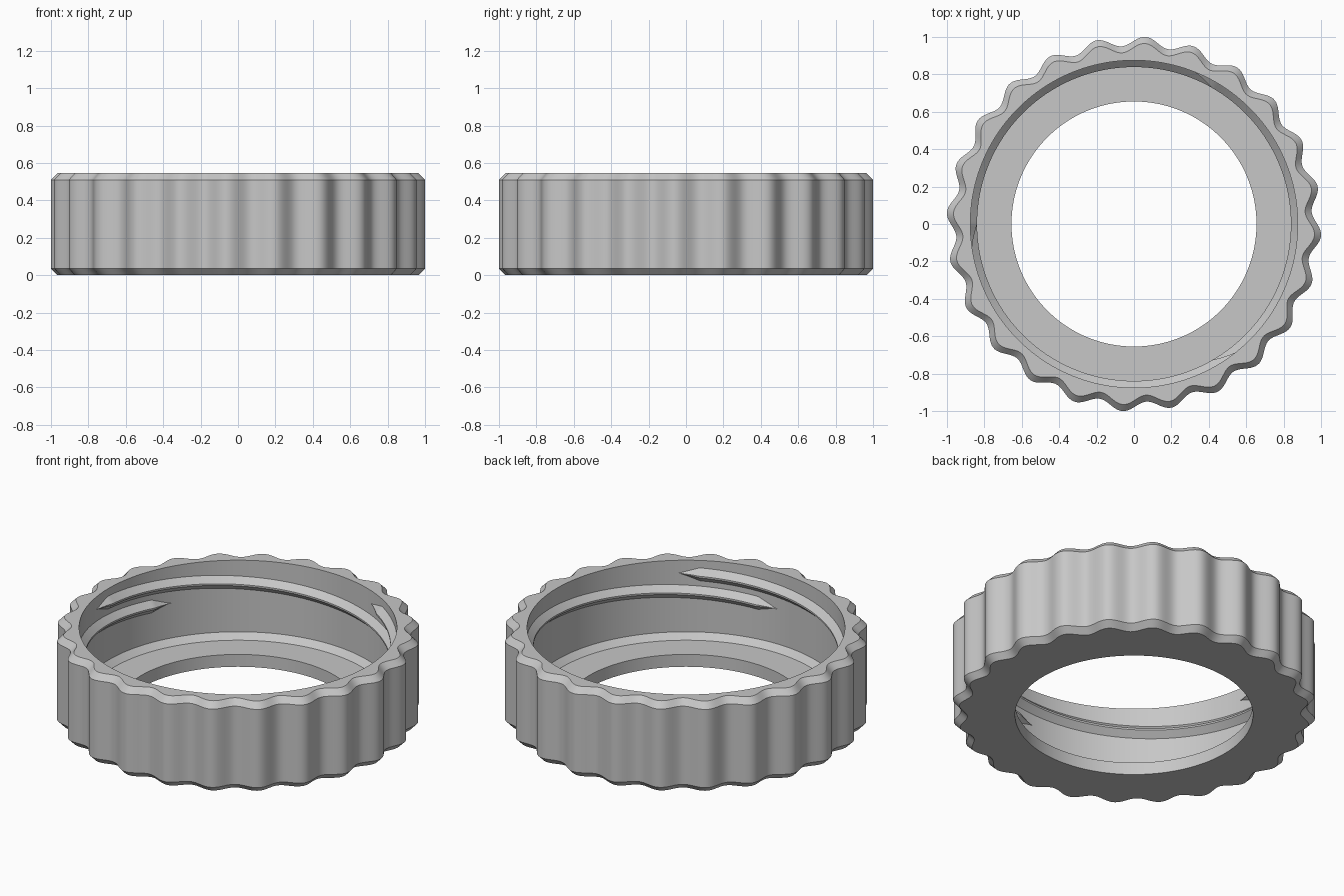
import bpy, bmesh
from math import cos, sin, pi, radians

if "Cube" in bpy.data.objects:
    bpy.data.objects.remove(bpy.data.objects["Cube"], do_unlink=True)

LOBES, SEGMENTS = 24, 480
PEAK_ANGLE = radians(-3.5)
HEIGHT, BEVEL = 0.545, 0.035
MEAN_RADIUS, WAVE = 0.977, 0.025
WALL_RADIUS, HOLE_RADIUS, FLOOR = 0.875, 0.655, 0.075

grey = bpy.data.materials.new("plain_grey")
grey.use_nodes = True
colour = (0.57, 0.57, 0.57, 1)
grey.diffuse_color = colour
grey.node_tree.nodes["Principled BSDF"].inputs["Base Color"].default_value = colour


def skin(name, rings, closed):
    """Join a list of equal point rings into one smooth-shaded object."""
    bm = bmesh.new()
    loops = [[bm.verts.new(p) for p in ring] for ring in rings]
    n = len(loops[0])
    pairs = list(zip(loops, loops[1:]))
    if closed:
        pairs.append((loops[-1], loops[0]))
    else:
        bm.faces.new(loops[0])
        bm.faces.new(loops[-1])
    for a, b in pairs:
        for i in range(n):
            j = (i + 1) % n
            bm.faces.new((a[i], a[j], b[j], b[i]))
    bmesh.ops.recalc_face_normals(bm, faces=bm.faces)
    mesh = bpy.data.meshes.new(name)
    bm.to_mesh(mesh)
    bm.free()
    mesh.materials.append(grey)
    obj = bpy.data.objects.new(name, mesh)
    bpy.context.collection.objects.link(obj)
    bpy.ops.object.select_all(action="DESELECT")
    obj.select_set(True)
    bpy.context.view_layer.objects.active = obj
    bpy.ops.object.shade_smooth_by_angle(angle=radians(30))
    return obj


def section(angle, profile):
    return [(r * cos(angle), r * sin(angle), z) for r, z in profile]


# Ring body: scalloped bevelled outside, plain bore with a floor lip
def body_profile(angle):
    outer = MEAN_RADIUS + WAVE * cos(LOBES * (angle - PEAK_ANGLE))
    return [
        (HOLE_RADIUS, 0), (outer - BEVEL, 0), (outer, BEVEL),
        (outer, HEIGHT - BEVEL), (outer - BEVEL, HEIGHT),
        (WALL_RADIUS, HEIGHT), (WALL_RADIUS, FLOOR + BEVEL),
        (WALL_RADIUS - BEVEL, FLOOR), (HOLE_RADIUS, FLOOR),
    ]


angles = [2 * pi * i / SEGMENTS for i in range(SEGMENTS)]
skin("grip_ring", [section(a, body_profile(a)) for a in angles], True)


# Internal thread: three helical ridges that fade out at both ends
def thread(name, start, sweep=158, steps=158, fade=8):
    rings = []
    for i in range(steps + 1):
        t = i / steps
        size = max(0.05, min(1, t * sweep / fade, (1 - t) * sweep / fade))
        z = 0.322 + 0.146 * t
        root, crest = 0.044 * size, 0.005
        depth = 0.036 * size
        profile = [
            (WALL_RADIUS + 0.005, z - root), (WALL_RADIUS - depth, z - crest * size),
            (WALL_RADIUS - depth, z + crest * size), (WALL_RADIUS + 0.005, z + root),
        ]
        rings.append(section(radians(start + sweep * t), profile))
    skin(name, rings, False)


for k in range(3):
    thread(f"inner_thread_{k + 1}", 30 + 120 * k)
